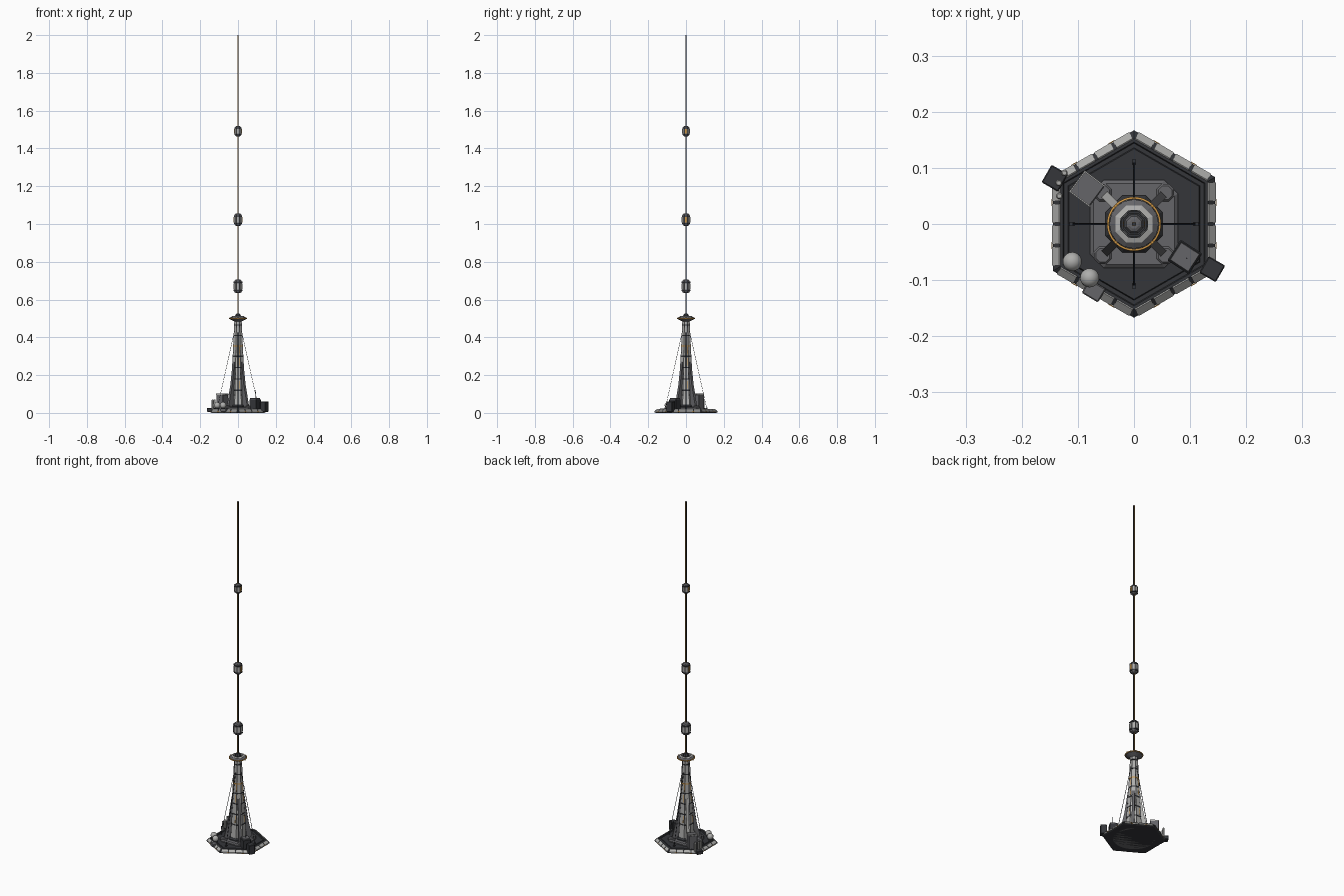
import bpy, bmesh, math
from mathutils import Matrix, Vector

if "Cube" in bpy.data.objects:
    bpy.data.objects.remove(bpy.data.objects["Cube"])


def material(name, c):
    m = bpy.data.materials.new(name)
    m.diffuse_color = (*c, 1)
    m.use_nodes = True
    m.node_tree.nodes["Principled BSDF"].inputs["Base Color"].default_value = m.diffuse_color
    return m


DARK = material("dark", (0.035, 0.037, 0.042))
MID = material("mid", (0.13, 0.13, 0.14))
LIGHT = material("light", (0.42, 0.42, 0.41))
GOLD = material("gold", (0.6, 0.3, 0.06))


def finish(name, bm, mat, smooth=False):
    bmesh.ops.recalc_face_normals(bm, faces=bm.faces)
    me = bpy.data.meshes.new(name)
    bm.to_mesh(me)
    bm.free()
    ob = bpy.data.objects.new(name, me)
    bpy.context.collection.objects.link(ob)
    me.materials.append(mat)
    if smooth:
        for p in me.polygons:
            p.use_smooth = True
    return ob


def lathe(name, prof, n, mat, phase=0.0, at=(0, 0), closed=False):
    """Faceted solid from (radius, z) points; closed makes a ring section."""
    bm = bmesh.new()
    rings = [[bm.verts.new((at[0] + r * math.cos(phase + math.tau * i / n),
                            at[1] + r * math.sin(phase + math.tau * i / n), z))
              for i in range(n)] for r, z in prof]
    pairs = list(zip(rings, rings[1:]))
    if closed:
        pairs.append((rings[-1], rings[0]))
    for a, b in pairs:
        for i in range(n):
            j = (i + 1) % n
            bm.faces.new((a[i], a[j], b[j], b[i]))
    if not closed:
        bm.faces.new(rings[0][::-1])
        bm.faces.new(rings[-1])
    return finish(name, bm, mat, n > 12 and closed)


def box(name, radial, side, z0, z1, size, angle, mat, bevel=0.0):
    """Box placed at polar heading: radial distance, sideways offset."""
    bm = bmesh.new()
    m = (Matrix.Rotation(math.radians(angle), 4, 'Z')
         @ Matrix.Translation((radial, side, (z0 + z1) / 2))
         @ Matrix.Diagonal((size[0], size[1], z1 - z0, 1)))
    bmesh.ops.create_cube(bm, size=1, matrix=m)
    if bevel:
        bmesh.ops.bevel(bm, geom=bm.edges[:], offset=bevel, segments=1, affect='EDGES')
    return finish(name, bm, mat)


def slab(name, pts, width, angle, mat, side=0.0):
    """Plate from an (outward, z) outline, extruded sideways, turned to angle."""
    bm = bmesh.new()
    rot = Matrix.Rotation(math.radians(angle), 4, 'Z')
    a, b = [[bm.verts.new(rot @ Vector((r, side + s * width / 2, z))) for r, z in pts]
            for s in (-1, 1)]
    bm.faces.new(a)
    bm.faces.new(b[::-1])
    for i in range(len(pts)):
        j = (i + 1) % len(pts)
        bm.faces.new((a[i], b[i], b[j], a[j]))
    return finish(name, bm, mat)


def strut(name, p, q, r, mat, n=6):
    p, q = Vector(p), Vector(q)
    bm = bmesh.new()
    m = Matrix.Translation((p + q) / 2) @ (q - p).to_track_quat('Z', 'Y').to_matrix().to_4x4()
    bmesh.ops.create_cone(bm, cap_ends=True, segments=n, radius1=r, radius2=r,
                          depth=(q - p).length, matrix=m)
    return finish(name, bm, mat)


def polar(r, a, z=0.0):
    return (r * math.cos(math.radians(a)), r * math.sin(math.radians(a)), z)


HEX, OCT = math.pi / 6, math.pi / 8

# Hexagonal platform with stepped deck
lathe("platform", [(0.160, 0), (0.167, 0.003), (0.167, 0.009), (0.152, 0.020), (0.146, 0.020),
                   (0.144, 0.017), (0.136, 0.017), (0.134, 0.021), (0.128, 0.021)], 6, DARK, HEX)
lathe("underside_plate", [(0.11, 0.0), (0.11, 0.002)], 24, MID)
for k in range(6):
    for i in range(4):
        # sloping armour panels along each platform edge
        slab(f"rim_panel_{k}_{i}", [(0.1435, 0.003), (0.1462, 0.003), (0.1462, 0.010),
                                    (0.1335, 0.0215), (0.130, 0.019)],
             0.033, 60 * k, LIGHT, (i - 1.5) * 0.0385)
    for s in (-1, 1):
        box(f"rim_light_{k}_{s}", 0.1462, s * 0.0385, 0.005, 0.008, (0.002, 0.012), 60 * k, GOLD)

# Chamfered plinth under the tower
bm = bmesh.new()
layers = []
for h, c, z in ((0.078, 0.024, 0.020), (0.078, 0.024, 0.027), (0.072, 0.022, 0.032)):
    k = h - c
    layers.append([bm.verts.new((x, y, z)) for x, y in
                   ((h, -k), (h, k), (k, h), (-k, h), (-h, k), (-h, -k), (-k, -h), (k, -h))])
for a, b in zip(layers, layers[1:]):
    for i in range(8):
        bm.faces.new((a[i], a[(i + 1) % 8], b[(i + 1) % 8], b[i]))
bm.faces.new(layers[0][::-1])
bm.faces.new(layers[-1])
finish("plinth", bm, MID)

# Tapered octagonal tower
def tower_r(z):
    pts = [(0.03, 0.047), (0.10, 0.041), (0.30, 0.029), (0.495, 0.019)]
    for (a, ra), (b, rb) in zip(pts, pts[1:]):
        if z <= b:
            return ra + (rb - ra) * (z - a) / (b - a)
    return pts[-1][1]


lathe("tower", [(tower_r(z), z) for z in (0.028, 0.10, 0.30, 0.495)], 8, LIGHT, OCT)
lathe("tower_foot", [(0.055, 0.030), (0.055, 0.036), (0.048, 0.044)], 8, DARK, OCT)
for i, z in enumerate((0.12, 0.18, 0.24, 0.30, 0.355, 0.41, 0.465)):
    r = tower_r(z) + 0.0018
    lathe(f"tower_band_{i}", [(r - 0.004, z - 0.003), (r, z - 0.003), (r - 0.0003, z + 0.003),
                              (r - 0.004, z + 0.003)], 8, GOLD if i == 4 else DARK, OCT, closed=True)
for k in range(8):
    ap = math.cos(OCT)
    # vertical ribs on the corners and light strips on alternate faces
    for i, (a, b) in enumerate(((0.04, 0.10), (0.10, 0.30), (0.30, 0.49))):
        strut(f"corner_rib_{k}_{i}", polar(tower_r(a), 22.5 + 45 * k, a),
              polar(tower_r(b), 22.5 + 45 * k, b), 0.0016, MID, 4)
    if k % 2 == 0:
        for i, z in enumerate((0.13, 0.25, 0.31)):
            r0, r1 = tower_r(z) * ap, tower_r(z + 0.04) * ap
            slab(f"tower_light_{k}_{i}", [(r0 - .002, z), (r0 + .001, z), (r1 + .001, z + .04),
                                          (r1 - .002, z + .04)], 0.003, 45 * k, GOLD, 0.006)

# Diagonal buttresses with feet
for k in range(4):
    a = 45 + 90 * k
    slab(f"buttress_{k}", [(0.030, 0.03), (0.076, 0.03), (0.074, 0.045), (0.050, 0.15),
                           (0.033, 0.27), (0.026, 0.27)], 0.014, a, LIGHT if k == 1 else MID)
    lathe(f"buttress_foot_{k}", [(0.017, 0.020), (0.017, 0.034), (0.013, 0.038)], 8, MID, OCT,
          polar(0.079, a)[:2])
    # guy cables and their anchors
    g = 90 * k
    for s in (-1, 1):
        p = Matrix.Rotation(math.radians(g), 4, 'Z')
        strut(f"guy_cable_{k}_{s}", p @ Vector((0.110, s * 0.0012, 0.022)),
              p @ Vector((0.018, s * 0.0012, 0.435)), 0.0009, DARK, 4)
    box(f"guy_anchor_{k}", 0.110, 0, 0.018, 0.028, (0.010, 0.008), g, DARK)

# Crown at the tower top
lathe("crown", [(0.019, 0.484), (0.030, 0.490), (0.044, 0.497), (0.044, 0.503), (0.034, 0.510),
                (0.026, 0.512), (0.022, 0.506)], 16, MID, OCT)
lathe("crown_deck", [(0.036, 0.505), (0.036, 0.511), (0.026, 0.514), (0.024, 0.506)], 8, LIGHT, OCT,
      closed=True)
lathe("crown_ring", [(0.0445, 0.4975), (0.0485, 0.4985), (0.0485, 0.5015), (0.0445, 0.5025)],
      32, GOLD, closed=True)
for k in range(8):
    box(f"crown_lamp_{k}", 0.046, 0, 0.496, 0.505, (0.004, 0.004), 45 * k, GOLD)
lathe("tether_collar", [(0.016, 0.50), (0.016, 0.515), (0.008, 0.527)], 8, DARK, OCT)

# Tether: dark core with gold faces front and back
box("tether", 0, 0, 0.50, 2.0, (0.0064, 0.0056), 0, DARK)
for s in (-1, 1):
    box(f"tether_strip_{s}", 0, s * 0.0029, 0.51, 1.998, (0.0045, 0.0008), 0, GOLD)

# Climber pods on the tether
for i, (z, r, h) in enumerate(((0.670, 0.0245, 0.036), (1.023, 0.0225, 0.033), (1.491, 0.0195, 0.028))):
    lathe(f"climber_{i}", [(r * .45, z - h), (r * .72, z - h * .92), (r * .98, z - h * .6),
                           (r * .98, z + h * .6), (r * .72, z + h * .92), (r * .45, z + h)],
          8, MID, OCT)
    for j, s in enumerate((-1, 1)):
        lathe(f"climber_{i}_band_{j}", [(r * .9, z + s * h * .6 - .003), (r * 1.06, z + s * h * .6 - .003),
                                        (r * 1.06, z + s * h * .6 + .003), (r * .9, z + s * h * .6 + .003)],
              8, DARK, OCT, closed=True)
    for k in range(8):
        box(f"climber_{i}_panel_{k}", r * .92, 0, z - h * .45, z + h * .45, (0.004, r * .5), 45 * k,
            GOLD if i and k % 4 == 0 else LIGHT)

# Tall terminal block at the back left corner, with dock pad and silos
box("terminal", 0.105, 0, 0.018, 0.098, (0.046, 0.046), 143, MID, 0.002)
for s in (-1, 1):
    box(f"terminal_parapet_{s}", 0.105, s * 0.0222, 0.096, 0.103, (0.046, 0.0025), 143, LIGHT)
box("terminal_parapet_back", 0.126, 0, 0.096, 0.103, (0.0025, 0.046), 143, LIGHT)
box("terminal_dock", 0.163, 0, 0.006, 0.026, (0.034, 0.036), 150, DARK, 0.002)
for i, (x, y) in enumerate(((-0.124, 0.091), (-0.134, 0.073), (-0.133, 0.050))):
    lathe(f"silo_{i}", [(0.006, 0.016), (0.006, 0.066), (0.004, 0.070)], 10, LIGHT, 0, (x, y))

# Low control block at the front right corner
box("control_block", 0.108, 0, 0.018, 0.072, (0.046, 0.044), -33, DARK, 0.002)
box("control_roof", 0.108, 0, 0.070, 0.078, (0.040, 0.038), -33, MID, 0.001)
box("control_dock", 0.161, 0, 0.006, 0.060, (0.034, 0.034), -30, DARK, 0.002)
strut("control_mast", polar(0.112, -33, 0.07), polar(0.112, -33, 0.12), 0.0012, DARK)

# Storage tanks at the front left edge
for i, (x, y) in enumerate(((-0.110, -0.067), (-0.079, -0.096))):
    bm = bmesh.new()
    bmesh.ops.create_uvsphere(bm, u_segments=20, v_segments=12, radius=0.017,
                              matrix=Matrix.Translation((x, y, 0.040)))
    finish(f"tank_{i}", bm, LIGHT, True)
    lathe(f"tank_stand_{i}", [(0.013, 0.016), (0.010, 0.030)], 8, DARK, 0, (x, y))
box("tank_dock", 0.139, 0.0, 0.006, 0.024, (0.028, 0.034), 239, MID, 0.002)
